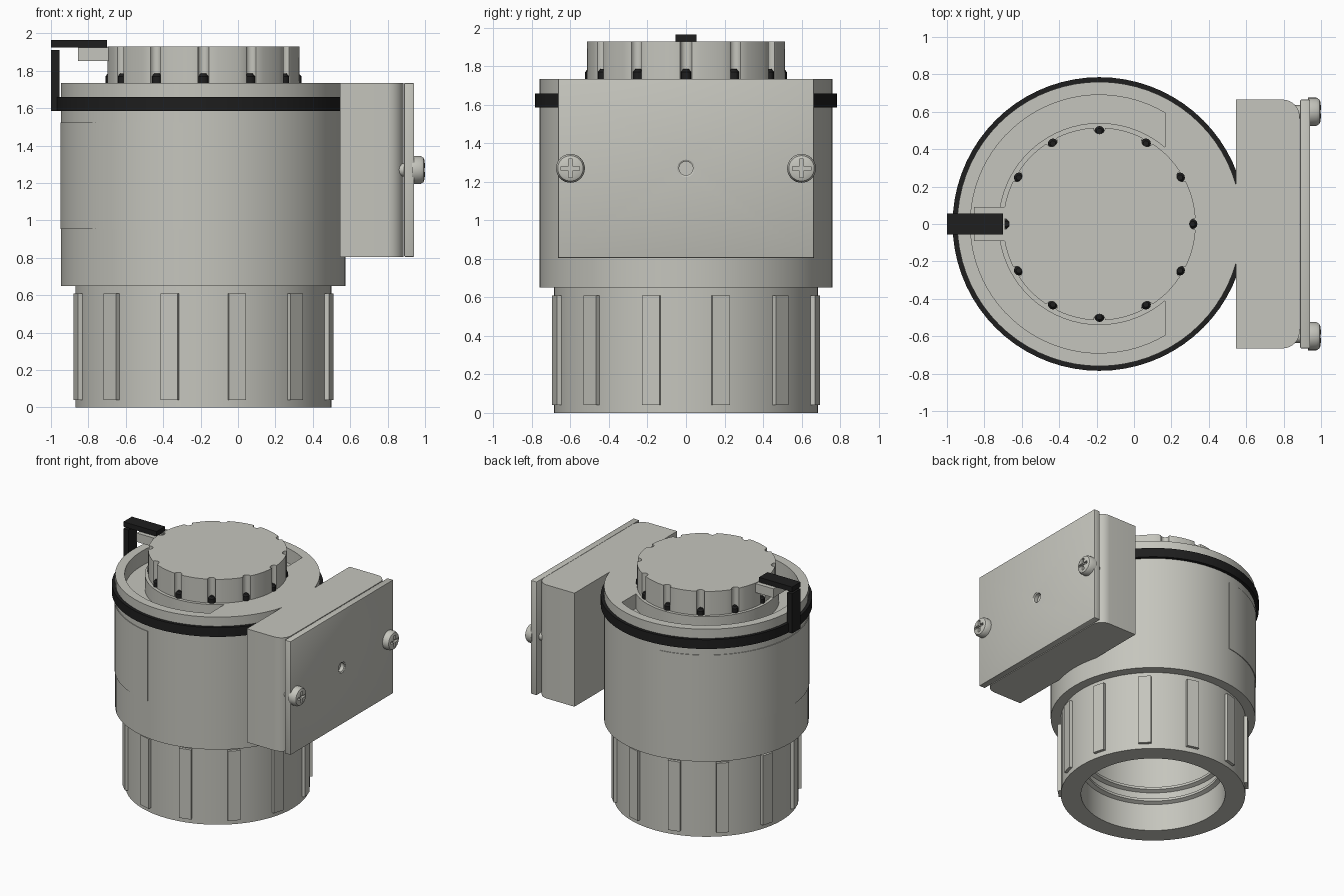
import bpy, bmesh
from math import pi, cos, sin, acos, radians
from mathutils import Matrix, Vector

cube = bpy.data.objects.get("Cube")
if cube:
    bpy.data.objects.remove(cube, do_unlink=True)

AX = -0.185          # x position of the round body's axis
SEG = 72
TOP = 1.735


def material(name, rgb):
    m = bpy.data.materials.new(name)
    m.use_nodes = True
    m.diffuse_color = (*rgb, 1)
    bsdf = m.node_tree.nodes["Principled BSDF"]
    bsdf.inputs["Base Color"].default_value = (*rgb, 1)
    bsdf.inputs["Roughness"].default_value = 0.6
    return m


GREY = material("warm grey plastic", (0.56, 0.56, 0.51))
BLACK = material("black plastic", (0.013, 0.013, 0.013))


def finish(name, bm, mat):
    bmesh.ops.recalc_face_normals(bm, faces=bm.faces)
    me = bpy.data.meshes.new(name)
    bm.to_mesh(me)
    bm.free()
    me.materials.append(mat)
    ob = bpy.data.objects.new(name, me)
    bpy.context.collection.objects.link(ob)
    return ob


def lathe(name, profile, mat, matrix=None, seg=SEG):
    """Spin a closed (radius, height) profile around z, then place it."""
    bm = bmesh.new()
    vs = [bm.verts.new((r, 0, z)) for r, z in profile]
    geom = vs + [bm.edges.new((vs[i - 1], vs[i])) for i in range(len(vs))]
    bmesh.ops.spin(bm, geom=geom, cent=(0, 0, 0), axis=(0, 0, 1),
                   angle=2 * pi, steps=seg, use_duplicate=False)
    bmesh.ops.remove_doubles(bm, verts=bm.verts, dist=1e-4)
    bmesh.ops.transform(bm, verts=bm.verts,
                        matrix=matrix or Matrix.Translation((AX, 0, 0)))
    return finish(name, bm, mat)


def prism(name, pts, z0, z1, mat, dx=0.0):
    """Extrude a flat outline from z0 to z1."""
    bm = bmesh.new()
    face = bm.faces.new([bm.verts.new((x + dx, y, z0)) for x, y in pts])
    ext = bmesh.ops.extrude_face_region(bm, geom=[face])["geom"]
    bmesh.ops.translate(bm, vec=(0, 0, z1 - z0),
                        verts=[g for g in ext if isinstance(g, bmesh.types.BMVert)])
    return finish(name, bm, mat)


def box(name, lo, hi, mat, spin=0.0, bevel=0.0):
    """Box between two corners, optionally turned around the body axis."""
    bm = bmesh.new()
    lo, hi = Vector(lo), Vector(hi)
    bmesh.ops.create_cube(bm, size=1, matrix=Matrix.Translation((lo + hi) / 2)
                          @ Matrix.Diagonal((*(hi - lo), 1)))
    if bevel:
        bmesh.ops.bevel(bm, geom=bm.edges[:], offset=bevel, segments=2,
                        affect='EDGES', profile=0.5)
    if spin:
        bmesh.ops.rotate(bm, verts=bm.verts, cent=(AX, 0, 0),
                         matrix=Matrix.Rotation(spin, 3, 'Z'))
    return finish(name, bm, mat)


def cut(target, cutter):
    mod = target.modifiers.new("cut", 'BOOLEAN')
    mod.operation = 'DIFFERENCE'
    mod.solver = 'EXACT'
    mod.object = cutter
    bpy.context.view_layer.objects.active = target
    bpy.ops.object.modifier_apply(modifier=mod.name)
    bpy.data.objects.remove(cutter, do_unlink=True)


def arc(r, a0, a1, n, cx=0.0, cy=0.0):
    return [(cx + r * cos(a0 + (a1 - a0) * i / n), cy + r * sin(a0 + (a1 - a0) * i / n))
            for i in range(n + 1)]


def x_facing(x, y, z):
    return Matrix.Translation((x, y, z)) @ Matrix.Rotation(pi / 2, 4, 'Y')


# Main round housing with a C-shaped groove in its top
body = lathe("main_housing", [(0, 0.75), (0.535, 0.75), (0.535, 0.65), (0.76, 0.65),
                              (0.76, TOP), (0, TOP)], GREY)
a_out, a_in = acos(0.35 / 0.69), acos(0.35 / 0.54)
groove = (arc(0.69, a_out, 2 * pi - a_out, 56) + arc(0.54, 2 * pi - a_in, a_in, 56))
cut(body, prism("groove_cutter", groove, TOP - 0.12, TOP + 0.1, GREY, AX))

# Thin curved plate on the side away from the box
plate = arc(0.765, radians(98), radians(262), 40) + arc(0.74, radians(262), radians(98), 40)
prism("side_plate", plate, 0.955, 1.525, GREY, AX)

# Lower threaded collar with grip ribs
lathe("lower_collar", [(0.535, 0), (0.685, 0), (0.685, 0.65), (0.535, 0.65)], GREY)
for z in (0.22, 0.32):
    lathe("inner_thread", [(0.54, z), (0.505, z + 0.015), (0.505, z + 0.035),
                           (0.54, z + 0.05)], GREY)
for i in range(12):
    box("grip_rib", (AX + 0.66, -0.047, 0.04), (AX + 0.707, 0.047, 0.61), GREY,
        spin=radians(15 + 30 * i))

# Top knob with vertical notches and dark pins at their feet
outline = []
for i in range(12):
    a = radians(30 * i)
    cx, cy = 0.512 * cos(a), 0.512 * sin(a)
    outline += arc(0.03, a - pi / 2, a - 3 * pi / 2, 8, cx, cy)
    outline += arc(0.515, a + radians(4), a + radians(26), 5)
prism("top_knob", outline, TOP - 0.005, 1.93, GREY, AX)
for i in range(12):
    a = radians(30 * i)
    lathe("notch_pin", [(0, TOP - 0.005), (0.027, TOP - 0.005), (0.027, 1.77),
                        (0.015, 1.785), (0, 1.785)], BLACK,
          Matrix.Translation((AX + 0.497 * cos(a), 0.497 * sin(a), 0)), 12)

# Black strap and its lever
lathe("strap_band", [(0.75, 1.585), (0.785, 1.585), (0.785, 1.66), (0.75, 1.66)], BLACK)
box("lever_upright", (-1.0, -0.055, 1.585), (-0.955, 0.055, 1.91), BLACK)
box("lever_arm", (-1.0, -0.055, 1.925), (-0.7, 0.055, 1.965), BLACK)
box("lever_catch", (-0.855, -0.09, 1.852), (-0.69, 0.09, 1.925), GREY)

# Side box with rounded outer corners
r = 0.09
side = [(0.545, -0.665)] + arc(r, -pi / 2, 0, 8, 0.885 - r, -0.665 + r) \
    + arc(r, 0, pi / 2, 8, 0.885 - r, 0.665 - r) + [(0.545, 0.665)]
prism("side_box", side, 0.805, TOP, GREY)

# Lid with a central hole
lid = box("box_lid", (0.888, -0.665, 0.805), (0.942, 0.665, TOP), GREY, bevel=0.006)
cut(lid, lathe("hole_cutter", [(0, 0), (0.045, 0), (0.045, 0.1), (0, 0.1)], GREY,
               x_facing(0.905, 0, 1.27), 24))
lathe("hole_rim", [(0.036, 0), (0.046, 0), (0.046, 0.036), (0.036, 0.03)], GREY,
      x_facing(0.905, 0, 1.27), 24)

# Cross-head screws and the bosses behind the lid
for y in (-0.6, 0.6):
    screw = lathe("lid_screw", [(0, -0.01), (0.075, -0.01), (0.075, 0.035), (0.066, 0.051),
                                (0.05, 0.058), (0, 0.06)], GREY, x_facing(0.94, y, 1.27), 32)
    for w, h in ((0.048, 0.01), (0.01, 0.048)):
        cut(screw, box("slot_cutter", (0.975, y - w, 1.27 - h), (1.05, y + w, 1.27 + h), GREY))
    lathe("screw_boss", [(0, 0), (0.035, 0), (0.035, 0.06), (0, 0.06)], GREY,
          x_facing(0.85, y, 1.27), 20)

# Smooth round surfaces, keep edges crisp
for ob in bpy.context.scene.objects:
    ob.select_set(ob.type == 'MESH')
bpy.context.view_layer.objects.active = body
bpy.ops.object.shade_smooth_by_angle(angle=radians(30))
